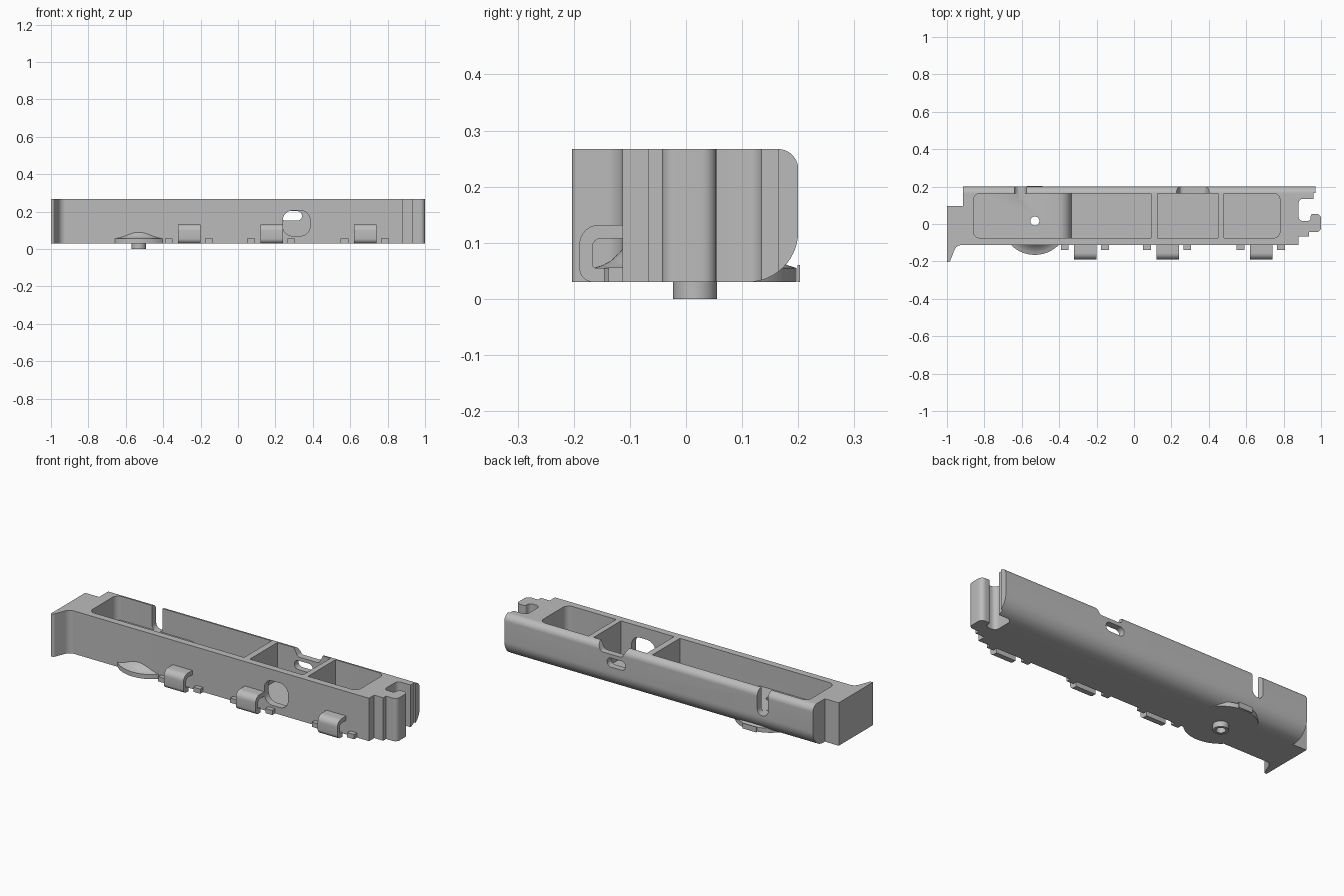
import bpy, bmesh
from math import sin, cos, pi, radians
from mathutils import Vector

if "Cube" in bpy.data.objects:
    bpy.data.objects.remove(bpy.data.objects["Cube"])

grey = bpy.data.materials.new("plain grey")
grey.use_nodes = True
colour = (0.5, 0.5, 0.5, 1)
grey.diffuse_color = colour
grey.node_tree.nodes["Principled BSDF"].inputs["Base Color"].default_value = colour

BOTTOM, TOP = 0.03, 0.267
FRONT, BACK = -0.113, 0.2


def finish(name, bm, smooth=True):
    bmesh.ops.recalc_face_normals(bm, faces=bm.faces)
    mesh = bpy.data.meshes.new(name)
    bm.to_mesh(mesh)
    bm.free()
    mesh.materials.append(grey)
    ob = bpy.data.objects.new(name, mesh)
    bpy.context.collection.objects.link(ob)
    if smooth:
        shade(ob)
    return ob


def shade(ob):
    bpy.ops.object.select_all(action='DESELECT')
    ob.select_set(True)
    bpy.context.view_layer.objects.active = ob
    bpy.ops.object.shade_smooth_by_angle(angle=radians(30))


def prism(name, points, axis, lo, hi, smooth=False):
    """Extrude a flat outline along an axis from lo to hi."""
    place = {'x': lambda a, b, t: (t, a, b),
             'y': lambda a, b, t: (a, t, b),
             'z': lambda a, b, t: (a, b, t)}[axis]
    bm = bmesh.new()
    face = bm.faces.new([bm.verts.new(place(a, b, lo)) for a, b in points])
    out = bmesh.ops.extrude_face_region(bm, geom=[face])
    verts = [g for g in out["geom"] if isinstance(g, bmesh.types.BMVert)]
    bmesh.ops.translate(bm, verts=verts, vec=Vector(place(0, 0, hi - lo)))
    return finish(name, bm, smooth)


def rounded(corners, steps=8):
    """Outline from (a, b, radius) corners, each rounded by an arc."""
    pts = []
    for i, (a, b, r) in enumerate(corners):
        p = Vector((a, b))
        if not r:
            pts.append(p)
            continue
        u = (Vector(corners[i - 1][:2]) - p).normalized()
        v = (Vector(corners[(i + 1) % len(corners)][:2]) - p).normalized()
        half = u.angle(v) / 2
        reach = r / abs(sin(half) / cos(half))
        centre = p + (u + v).normalized() * (r / sin(half))
        s, e = p + u * reach - centre, p + v * reach - centre
        turn = s.angle(e)
        for k in range(steps + 1):
            t = k / steps
            pts.append(centre + (s * sin((1 - t) * turn) + e * sin(t * turn)) / sin(turn))
    return pts


def box_outline(a0, a1, b0, b1, r=0):
    return rounded([(a0, b0, r), (a1, b0, r), (a1, b1, r), (a0, b1, r)])


def revolve(name, profile, x, y, segments=64, smooth=True):
    bm = bmesh.new()
    verts = [bm.verts.new((x + r, y, z)) for r, z in profile]
    edges = [bm.edges.new((verts[i - 1], verts[i])) for i in range(len(verts))]
    bmesh.ops.spin(bm, geom=verts + edges, cent=(x, y, 0), axis=(0, 0, 1),
                   angle=2 * pi, steps=segments)
    bmesh.ops.remove_doubles(bm, verts=bm.verts, dist=1e-5)
    return finish(name, bm, smooth)


def combine(ob, tool, operation='DIFFERENCE'):
    """Apply one boolean and discard the tool."""
    mod = ob.modifiers.new("cut", 'BOOLEAN')
    mod.operation, mod.solver, mod.object = operation, 'EXACT', tool
    bpy.context.view_layer.update()
    result = bpy.data.meshes.new_from_object(
        ob.evaluated_get(bpy.context.evaluated_depsgraph_get()))
    ob.modifiers.clear()
    ob.data = result
    bpy.data.objects.remove(tool)


# Body: plan outline with flared left arm and hooked right end
plan = rounded([
    (-1, -0.203, 0), (-0.985, -0.203, 0.012), (-0.95, FRONT, 0.04), (0.88, FRONT, 0),
    (0.88, -0.068, 0), (0.935, -0.068, 0), (0.935, -0.043, 0), (1, -0.043, 0.025),
    (1, 0.054, 0.025), (0.945, 0.054, 0.012), (0.945, 0.015, 0.02), (0.88, 0.015, 0.025),
    (0.88, 0.135, 0.025), (0.96, 0.135, 0), (0.96, 0.165, 0), (0.97, 0.165, 0),
    (0.97, BACK, 0), (-0.915, BACK, 0), (-0.915, 0.095, 0), (-1, 0.095, 0)])
body = prism("body_shell", plan, 'z', BOTTOM, TOP)
section = rounded([(-0.3, BOTTOM, 0), (BACK, BOTTOM, 0.09),
                   (BACK, TOP, 0.036), (-0.3, TOP, 0)], 14)
combine(body, prism("section", section, 'x', -1.1, 1.1), 'INTERSECT')

# Three top pockets; the long one has a raised floor that rounds down
FLOOR, RAISED = 0.06, 0.135
for x0, x1, left_r, right_r in ((-0.858, 0.09, 0.035, 0), (0.125, 0.45, 0, 0),
                                (0.48, 0.78, 0, 0.035)):
    outline = rounded([(x0, -0.075, left_r), (x1, -0.075, right_r),
                       (x1, 0.164, right_r), (x0, 0.164, left_r)])
    tool = prism("pocket", outline, 'z', FLOOR, 0.4)
    if x0 < -0.5:
        step = rounded([(-0.95, 0, 0), (-0.335, 0, 0),
                        (-0.335, RAISED, 0.07), (-0.95, RAISED, 0)])
        combine(tool, prism("step", step, 'y', -0.3, 0.3))
    combine(body, tool)

# Front window, back slot, back notch and shallow back dip
for outline, y0, y1 in (
        (box_outline(0.24, 0.385, 0.07, 0.205, 0.05), -0.2, 0),
        (box_outline(0.23, 0.342, 0.152, 0.202, 0.024), 0.1, 0.3),
        (rounded([(-0.64, 0.13, 0.03), (-0.575, 0.13, 0.03),
                  (-0.575, 0.4, 0), (-0.64, 0.4, 0)]), 0.14, 0.3),
        (rounded([(0.25, 0.222, 0.02), (0.38, 0.222, 0.02),
                  (0.42, 0.3, 0), (0.21, 0.3, 0)]), 0.155, 0.3)):
    combine(body, prism("opening", outline, 'y', y0, y1))

# Pin hole through the raised floor
PIN_X, PIN_Y = -0.53, 0.016
hole = [(PIN_X + 0.024 * cos(k * pi / 16), PIN_Y + 0.024 * sin(k * pi / 16))
        for k in range(32)]
combine(body, prism("hole", hole, 'z', -0.1, 0.4))
shade(body)

# Round wheel bulging through the front wall, and its hollow pin
revolve("wheel", [(0.024, BOTTOM), (0.181, BOTTOM), (0.181, 0.055), (0.165, 0.06),
                  (0.15, 0.068), (0.135, 0.082), (0.12, 0.1), (0.024, 0.1)], PIN_X, PIN_Y, 96)
revolve("pin_boss", [(0.024, 0), (0.039, 0), (0.039, 0.05), (0.024, 0.05)], PIN_X, PIN_Y)

# Front clips: C-shaped hooks, each between two small tabs
hook = rounded([(FRONT + 0.01, 0.132, 0), (-0.19, 0.132, 0.035), (-0.19, BOTTOM, 0.025),
                (-0.145, BOTTOM, 0), (-0.145, 0.055, 0), (-0.167, 0.055, 0.008),
                (-0.167, 0.108, 0.016), (FRONT + 0.01, 0.108, 0)])
for n, x in enumerate((-0.26, 0.18, 0.68), 1):
    prism(f"front_clip_{n}", hook, 'x', x - 0.06, x + 0.06, True)
    for side, dx in (("right", -0.11), ("left", 0.105)):
        prism(f"clip_tab_{n}_{side}", box_outline(-0.138, FRONT + 0.01, BOTTOM, 0.056),
              'x', x + dx - 0.021, x + dx + 0.021)

# Small loose plate behind the lower back edge
prism("back_plate", box_outline(-0.572, -0.488, BOTTOM, 0.06), 'y', 0.199, 0.203)
